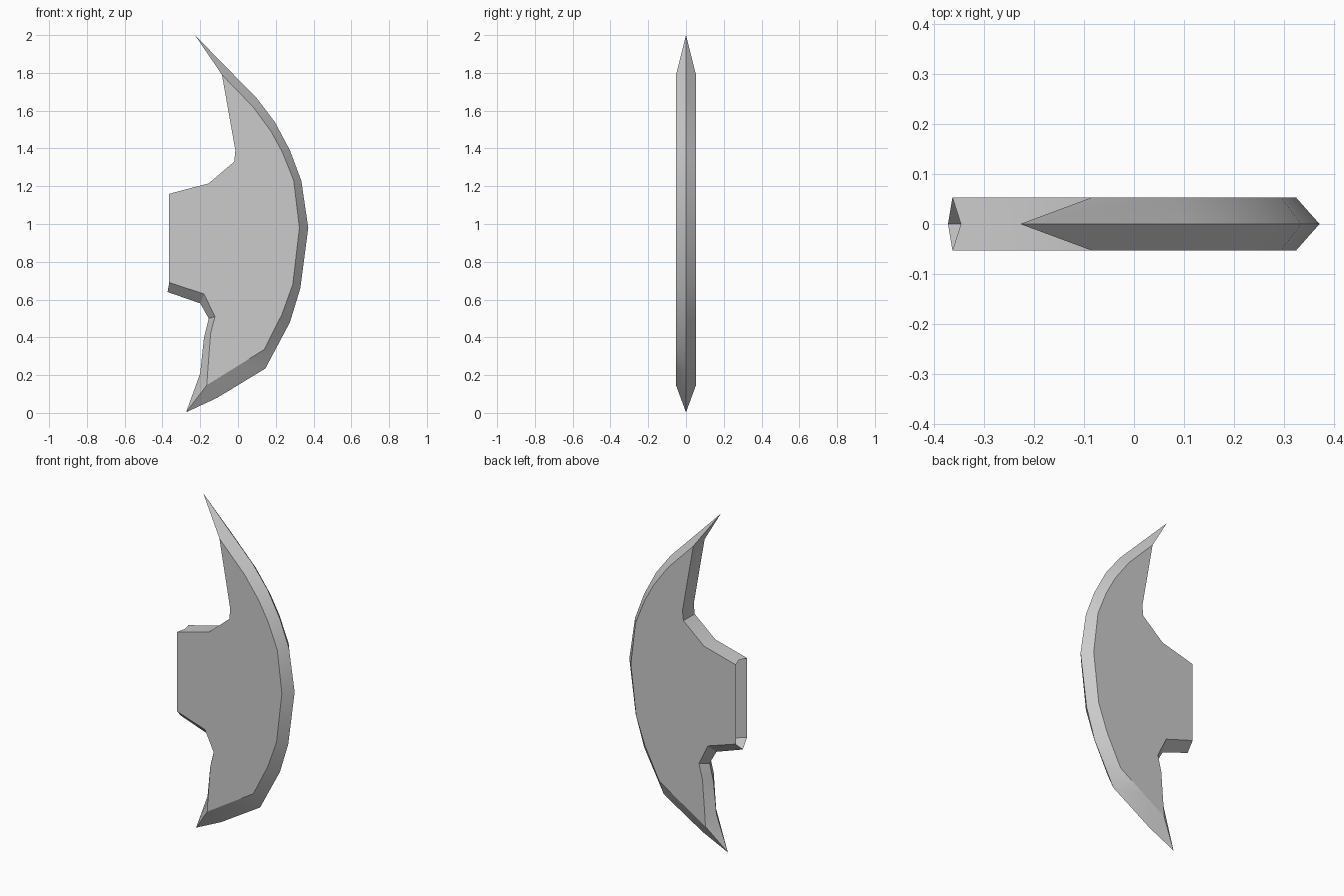
import bpy
import bmesh

HALF_THICKNESS = 0.053

# Remove the default object only
default_cube = bpy.data.objects.get("Cube")
if default_cube:
    bpy.data.objects.remove(default_cube, do_unlink=True)


def make_material(name, colour):
    material = bpy.data.materials.new(name)
    material.use_nodes = True
    material.diffuse_color = colour
    shader = material.node_tree.nodes["Principled BSDF"]
    shader.inputs["Base Color"].default_value = colour
    return material


# Each station pairs a rim point on the centre plane with the matching
# point on the flat cheek, both as (x, z).
upper_tip_cheek = (-0.085, 1.79)
lower_tip_cheek = (-0.165, 0.147)

# Sharpened outer edge, from the upper tip to the lower tip
cutting_edge = [
    ((-0.228, 2.0), upper_tip_cheek),
    ((0.1, 1.665), (0.08, 1.62)),
    ((0.195, 1.54), (0.175, 1.49)),
    ((0.275, 1.39), (0.235, 1.38)),
    ((0.335, 1.23), (0.295, 1.23)),
    ((0.372, 0.98), (0.325, 0.98)),
    ((0.33, 0.66), (0.29, 0.68)),
    ((0.275, 0.48), (0.232, 0.52)),
    ((0.145, 0.235), (0.138, 0.335)),
    ((-0.11, 0.08), (-0.03, 0.231)),
    ((-0.275, 0.003), lower_tip_cheek),
]

# Bevelled lower hook, running up to the underside of the socket
lower_hook = [
    ((-0.2, 0.21), (-0.161, 0.21)),
    ((-0.18, 0.4), (-0.145, 0.42)),
    ((-0.155, 0.5), (-0.122, 0.51)),
    ((-0.2, 0.58), (-0.18, 0.63)),
    ((-0.373, 0.64), (-0.364, 0.69)),
]

# Square-cut upper side, from the socket back up to the upper tip
upper_side = [((-0.347, 1.164), (-0.364, 1.16))]
for point in [(-0.155, 1.215), (-0.02, 1.33), (-0.014, 1.39), upper_tip_cheek]:
    upper_side.append((point, point))

stations = cutting_edge + lower_hook + upper_side
socket_gap = len(cutting_edge + lower_hook) - 1   # hollow end, left open

bm = bmesh.new()
vertex_cache = {}


def vertex(point, y):
    """Reuse a vertex wherever several stations share one point."""
    key = (point, y)
    if key not in vertex_cache:
        vertex_cache[key] = bm.verts.new((point[0], y, point[1]))
    return vertex_cache[key]


def add_face(corners):
    unique = list(dict.fromkeys(corners))
    if len(unique) > 2:
        bm.faces.new(unique)


# Build both halves: a flat cheek plus the bevel strip around it
for side in (-1, 1):
    y = side * HALF_THICKNESS
    cheek = [vertex(inner, y) for rim, inner in stations]
    add_face(cheek)
    for i, (rim, inner) in enumerate(stations):
        if i == socket_gap:
            continue
        next_rim, next_inner = stations[(i + 1) % len(stations)]
        add_face([vertex(rim, 0), vertex(next_rim, 0),
                  vertex(next_inner, y), vertex(inner, y)])

bmesh.ops.recalc_face_normals(bm, faces=bm.faces[:])
mesh = bpy.data.meshes.new("axe_blade")
bm.to_mesh(mesh)
bm.free()

mesh.materials.append(make_material("steel_grey", (0.6, 0.6, 0.6, 1.0)))
blade = bpy.data.objects.new("axe_blade", mesh)
bpy.context.collection.objects.link(blade)

# Soften the curve of the edge while keeping the bevel lines crisp
bpy.ops.object.select_all(action="DESELECT")
blade.select_set(True)
bpy.context.view_layer.objects.active = blade
bpy.ops.object.shade_smooth_by_angle(angle=0.52)
